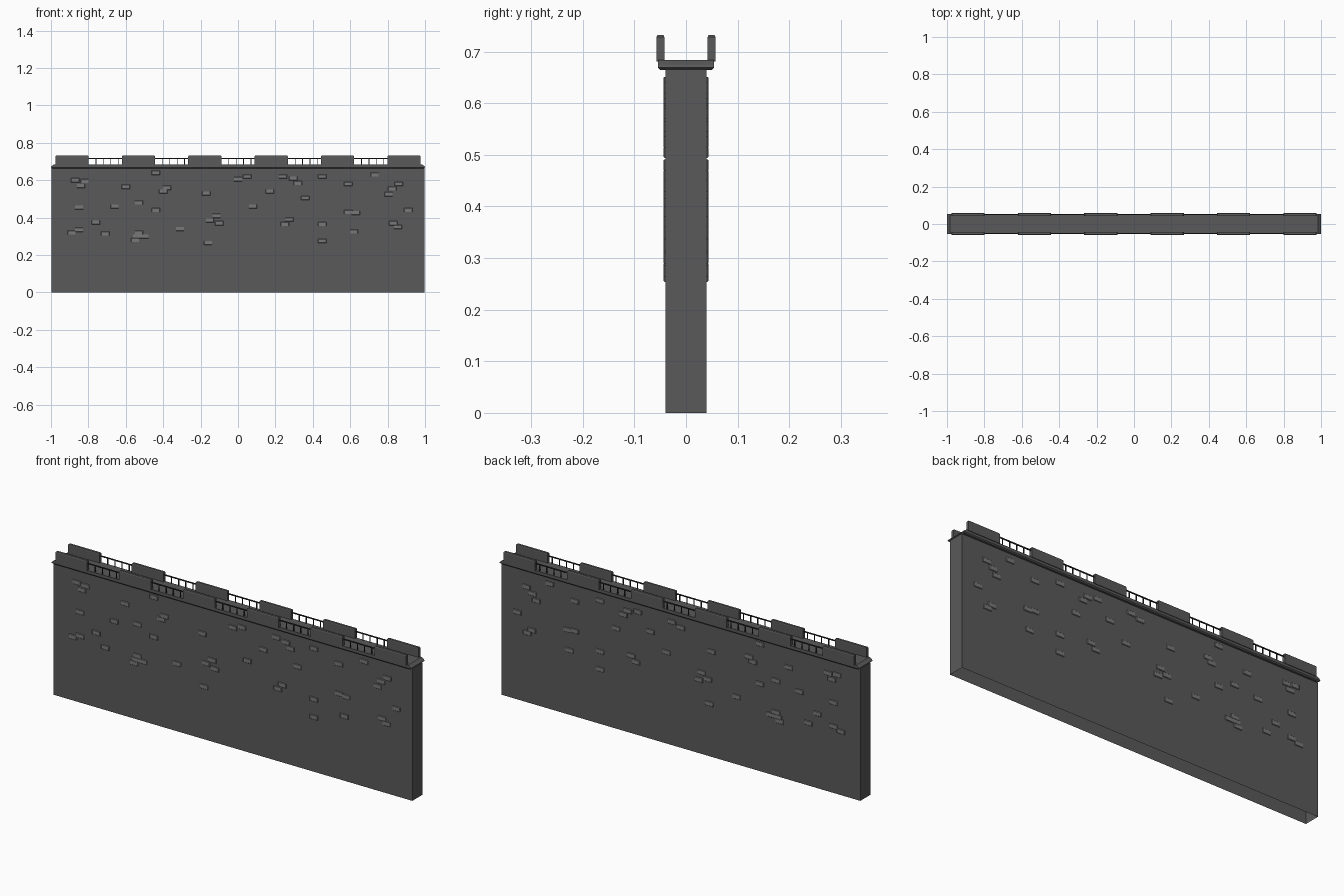
import bpy, bmesh

if "Cube" in bpy.data.objects:
    bpy.data.objects.remove(bpy.data.objects["Cube"])

def material(name, v):
    m = bpy.data.materials.new(name)
    m.diffuse_color = (v, v, v, 1)
    m.use_nodes = True
    m.node_tree.nodes["Principled BSDF"].inputs["Base Color"].default_value = m.diffuse_color
    return m

STONE = material("dark_stone", 0.10)
PALE = material("pale_stone", 0.19)
IRON = material("iron", 0.03)

def finish(name, bm, mat):
    bmesh.ops.recalc_face_normals(bm, faces=bm.faces)
    me = bpy.data.meshes.new(name)
    bm.to_mesh(me)
    bm.free()
    ob = bpy.data.objects.new(name, me)
    me.materials.append(mat)
    bpy.context.collection.objects.link(ob)
    return ob

def loft(bm, rings, cap_bottom=True):
    """Stack of rectangles (x0, x1, y0, y1, z) joined by side faces."""
    prev = None
    for x0, x1, y0, y1, z in rings:
        cur = [bm.verts.new(p) for p in
               ((x0, y0, z), (x1, y0, z), (x1, y1, z), (x0, y1, z))]
        if prev:
            for i in range(4):
                j = (i + 1) % 4
                bm.faces.new((prev[i], prev[j], cur[j], cur[i]))
        elif cap_bottom:
            bm.faces.new(cur[::-1])
        prev = cur
    bm.faces.new(prev)

def box(bm, x0, x1, y0, y1, z0, z1):
    loft(bm, [(x0, x1, y0, y1, z0), (x0, x1, y0, y1, z1)])

def mirror_y(ob):
    m = ob.modifiers.new("both_faces", 'MIRROR')
    m.use_axis = (False, True, False)

# Main wall, hollow and open underneath
bm = bmesh.new()
loft(bm, [(-.998, .998, -.04, .04, 0), (-.998, .998, -.04, .04, .665)], False)
finish("wall", bm, STONE)

# Overhanging walkway slab with chamfered edges
bm = bmesh.new()
loft(bm, [(-hx, hx, -hy, hy, z) for hx, hy, z in
          ((.993, .050, .664), (1.0, .0545, .669), (.998, .0545, .674), (.984, .0545, .684))])
finish("walkway", bm, STONE)

# Merlons along both edges, slightly chamfered at the top
STEP, HALF = .355, .0885
centres = [STEP * (i - 2.5) for i in range(6)]
bm = bmesh.new()
for c in centres:
    a, b = c - HALF, c + HALF
    loft(bm, [(a, b, -.0575, -.042, .681), (a, b, -.0575, -.042, .728),
              (a + .003, b - .003, -.055, -.0435, .732)])
mirror_y(finish("merlons", bm, STONE))

# Iron railings in the gaps between merlons
bm = bmesh.new()
for c in centres[:-1]:
    a, b = c + HALF, c + STEP - HALF
    box(bm, a, b, -.0525, -.0475, .7145, .7195)
    for k in range(4):
        x = a + (b - a) * (k + 1) / 4.5
        box(bm, x - .002, x + .002, -.052, -.048, .683, .715)
mirror_y(finish("railings", bm, IRON))

# Raised bricks scattered over the wall: (x, z) in hundredths
BRICKS = [
    (-87, 60), (-82, 59.5), (-84, 57), (-60, 56.5), (-44, 64), (-38, 56), (-40, 54),
    (-53, 48), (-66, 46), (-85, 45.5), (-44, 44), (-76, 37.5), (-85, 33.5), (-89, 32),
    (-71, 31.5), (-53, 32), (-50, 30), (-54, 30), (-55, 28), (-31, 34), (-17, 53),
    (0, 60.5), (5, 62), (17, 54), (8, 46), (-11.5, 41), (-15, 38.5), (-10, 37),
    (-16, 26.5), (24, 62), (29.5, 61), (32, 58.5), (45, 62), (36, 50.5), (27.5, 39),
    (25, 36.5), (45, 36.5), (45, 27.5), (62, 32.5), (59, 43), (63, 42.5), (59, 58),
    (73, 63), (86, 58), (82.5, 55.5), (80.5, 52.5), (91, 44), (83, 37), (85.5, 35)]
bm = bmesh.new()
for x, z in BRICKS:
    x, z = x / 100, z / 100
    box(bm, x - .022, x + .022, -.0435, -.039, z - .011, z + .011)
bmesh.ops.bevel(bm, geom=[e for e in bm.edges if all(v.co.y < -.043 for v in e.verts)],
                offset=.0018, segments=1, affect='EDGES')
mirror_y(finish("bricks", bm, PALE))
